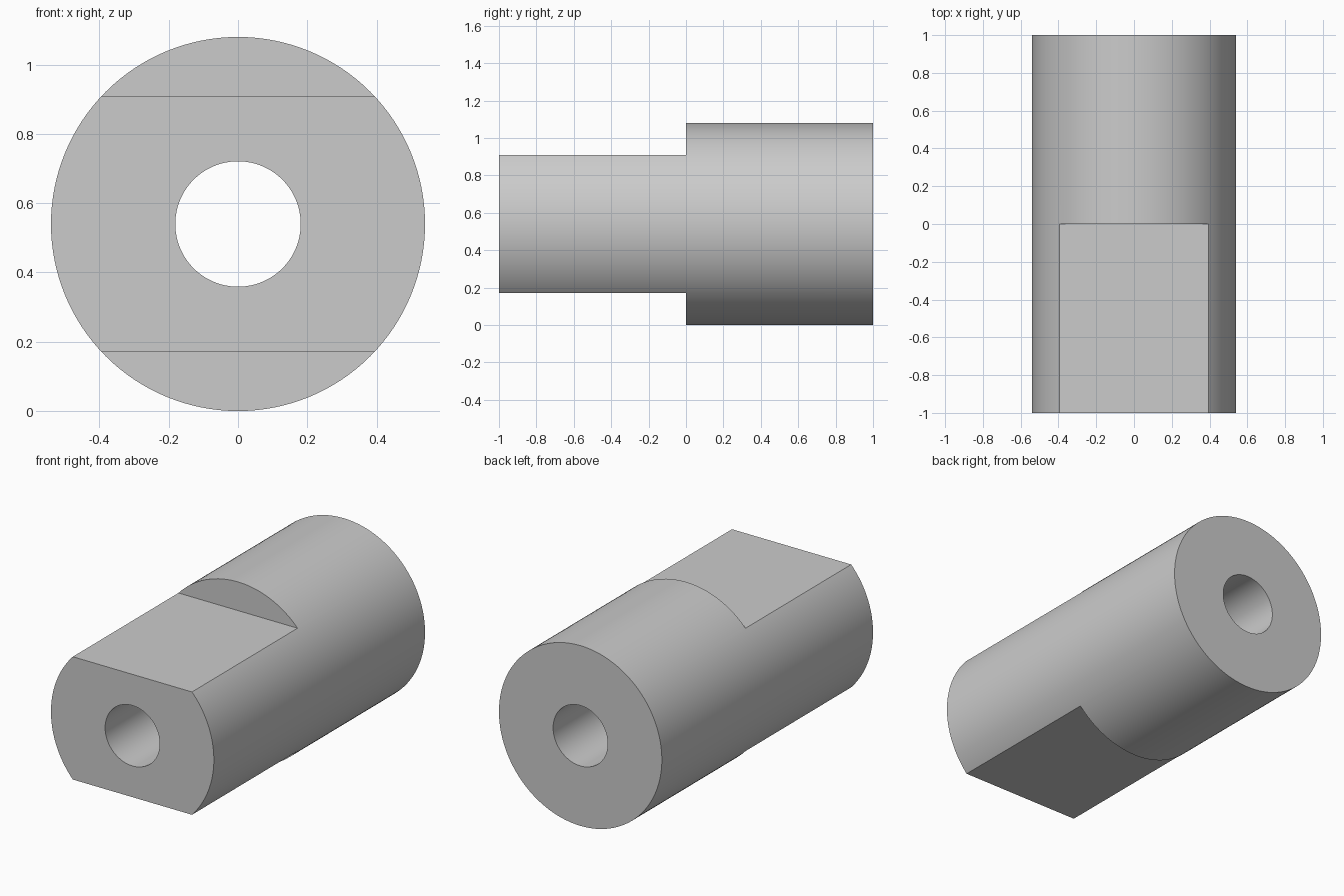
import bpy
from math import pi, radians

if "Cube" in bpy.data.objects:
    bpy.data.objects.remove(bpy.data.objects["Cube"], do_unlink=True)

RADIUS, BORE, LENGTH = 0.54, 0.181, 2.0
FLAT = 0.368            # distance from the axis to each flat
SEGMENTS = 128

grey = bpy.data.materials.new("plain_grey")
grey.use_nodes = True
colour = (0.6, 0.6, 0.6, 1)
grey.diffuse_color = colour
grey.node_tree.nodes["Principled BSDF"].inputs["Base Color"].default_value = colour


def cylinder(name, radius, length):
    bpy.ops.mesh.primitive_cylinder_add(
        vertices=SEGMENTS, radius=radius, depth=length,
        location=(0, 0, RADIUS), rotation=(pi / 2, 0, 0))
    obj = bpy.context.object
    obj.name = name
    obj.data.materials.append(grey)
    return obj


def cut(target, cutter):
    cutter.hide_render = True
    mod = target.modifiers.new("cut", "BOOLEAN")
    mod.operation, mod.solver, mod.object = "DIFFERENCE", "EXACT", cutter
    bpy.context.view_layer.objects.active = target
    bpy.ops.object.modifier_apply(modifier=mod.name)
    bpy.data.objects.remove(cutter, do_unlink=True)


# Round bar with a bore along its whole length
shaft = cylinder("shaft", RADIUS, LENGTH)
cut(shaft, cylinder("bore_cutter", BORE, LENGTH + 0.4))

# Two opposite flats milled on the front half
for side in (-1, 1):
    bpy.ops.mesh.primitive_cube_add(
        size=1, location=(0, -0.75, RADIUS + side * (FLAT + 0.25)))
    block = bpy.context.object
    block.name = "flat_cutter"
    block.scale = (1.6, 1.5, 0.5)
    block.data.materials.append(grey)
    bpy.context.view_layer.update()
    cut(shaft, block)

# Smooth curved walls, crisp edges
bpy.ops.object.select_all(action="DESELECT")
shaft.select_set(True)
bpy.context.view_layer.objects.active = shaft
bpy.ops.object.shade_smooth_by_angle(angle=radians(30))
